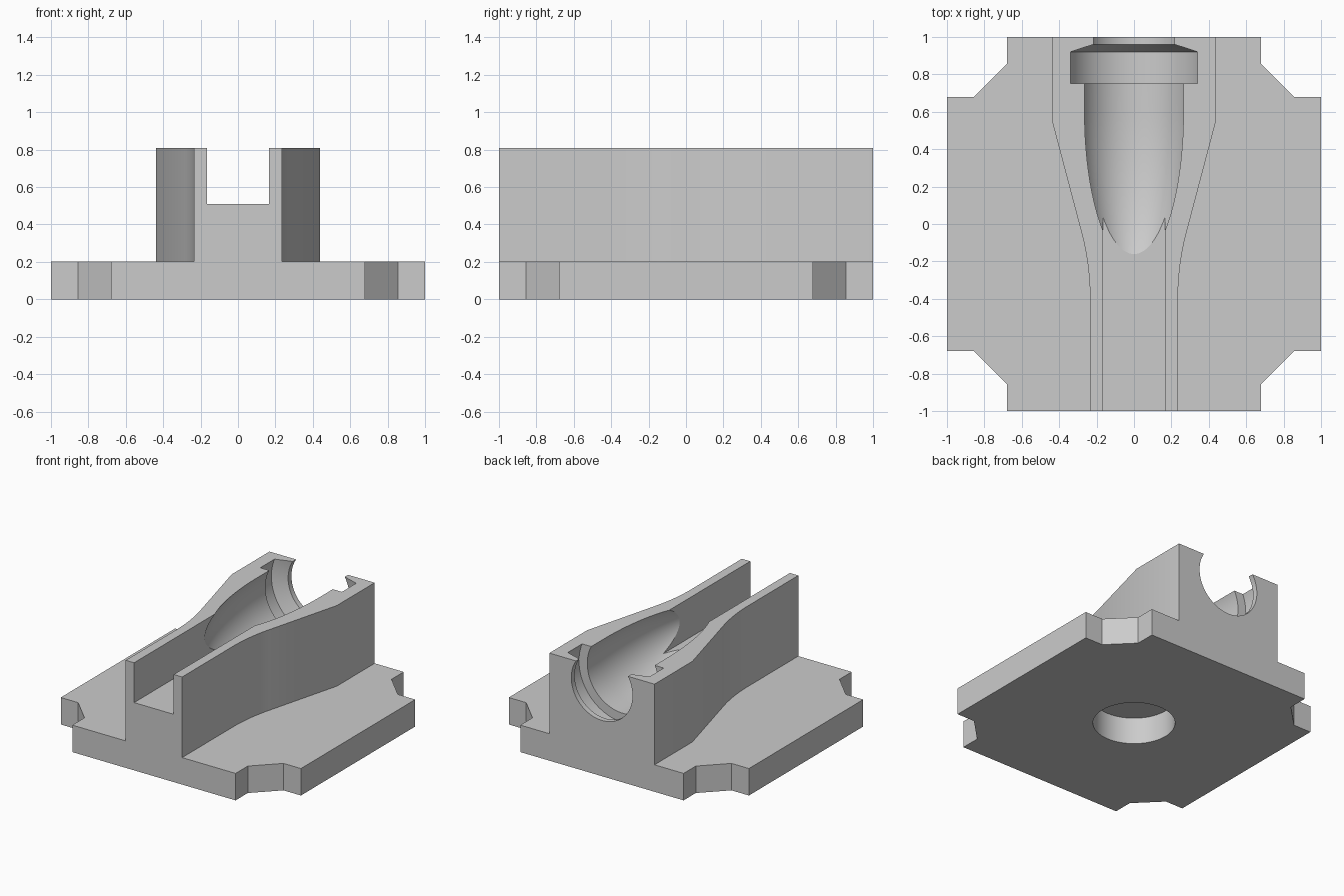
import bpy, bmesh, math

if "Cube" in bpy.data.objects:
    bpy.data.objects.remove(bpy.data.objects["Cube"])

AXIS_Z, TOP, BASE_TOP = 0.675, 0.81, 0.203


def add_object(name, bm):
    bmesh.ops.recalc_face_normals(bm, faces=bm.faces)
    mesh = bpy.data.meshes.new(name)
    bm.to_mesh(mesh)
    bm.free()
    ob = bpy.data.objects.new(name, mesh)
    bpy.context.collection.objects.link(ob)
    return ob


def prism(name, outline, z0, z1):
    bm = bmesh.new()
    face = bm.faces.new([bm.verts.new((x, y, z0)) for x, y in outline])
    ext = bmesh.ops.extrude_face_region(bm, geom=[face])["geom"]
    moved = [v for v in ext if isinstance(v, bmesh.types.BMVert)]
    bmesh.ops.translate(bm, verts=moved, vec=(0, 0, z1 - z0))
    return add_object(name, bm)


def lathe_y(name, profile, steps=96):
    """Closed solid of (y, radius) points turned about the cavity axis."""
    bm = bmesh.new()
    rings = []
    for y, r in profile:
        rings.append([bm.verts.new((r * math.cos(t), y, AXIS_Z + r * math.sin(t)))
                      for t in (2 * math.pi * i / steps for i in range(steps))])
    for a, b in zip(rings, rings[1:]):
        for i in range(steps):
            j = (i + 1) % steps
            bm.faces.new((a[i], a[j], b[j], b[i]))
    bm.faces.new(rings[0])
    bm.faces.new(rings[-1])
    return add_object(name, bm)


def boolean(target, tool, operation):
    mod = target.modifiers.new(tool.name, 'BOOLEAN')
    mod.operation, mod.solver, mod.object = operation, 'EXACT', tool
    bpy.context.view_layer.objects.active = target
    bpy.ops.object.modifier_apply(modifier=mod.name)
    bpy.data.objects.remove(tool)


# Square base with stepped, chamfered corners
corner = [(1, 0.68), (0.855, 0.68), (0.68, 0.855), (0.68, 1)]
outline = (corner + [(-x, y) for x, y in reversed(corner)]
           + [(-x, -y) for x, y in corner] + [(x, -y) for x, y in reversed(corner)])
block = prism("mould_block", outline, 0, BASE_TOP)

# Flared body: straight neck, arc, straight flare, straight wide end
R, sweep = 1.4, 0.263
side = [(0.235, -1)]
side += [(0.235 + R * (1 - math.cos(t)), -0.4 + R * math.sin(t))
         for t in (sweep * i / 12 for i in range(13))]
side += [(0.438, 0.55), (0.438, 1)]
body = prism("flared_body", side + [(-x, y) for x, y in reversed(side)], 0.1, TOP)
boolean(block, body, 'UNION')

# Open channel along the body
c = 0.165
channel = prism("channel", [(-c, -1.1), (c, -1.1), (c, 0.5), (-c, 0.5)], AXIS_Z - c, 1)
boolean(block, channel, 'DIFFERENCE')

# Turned cavity: rounded nose, barrel, collar, cone and mouth
nose = [(0.6 - 0.915 * math.cos(a), 0.297 * math.sin(a))
        for a in (math.pi / 2 * i / 32 for i in range(1, 33))]
cavity = lathe_y("cavity", nose + [(0.75, 0.297), (0.75, 0.366), (0.92, 0.366),
                                   (0.96, 0.255), (1.1, 0.255)])
boolean(block, cavity, 'DIFFERENCE')

# Round socket in the underside
n = 64
socket = prism("socket", [(0.28 * math.cos(2 * math.pi * i / n),
                           0.28 * math.sin(2 * math.pi * i / n)) for i in range(n)], -0.1, 0.2)
boolean(block, socket, 'DIFFERENCE')

# Colour and shading
grey = bpy.data.materials.new("light grey")
grey.diffuse_color = (0.6, 0.6, 0.6, 1)
grey.use_nodes = True
grey.node_tree.nodes["Principled BSDF"].inputs["Base Color"].default_value = grey.diffuse_color
block.data.materials.clear()
block.data.materials.append(grey)
for p in block.data.polygons:
    p.material_index = 0
bpy.ops.object.select_all(action='DESELECT')
block.select_set(True)
bpy.context.view_layer.objects.active = block
bpy.ops.object.shade_smooth_by_angle(angle=math.radians(20))
